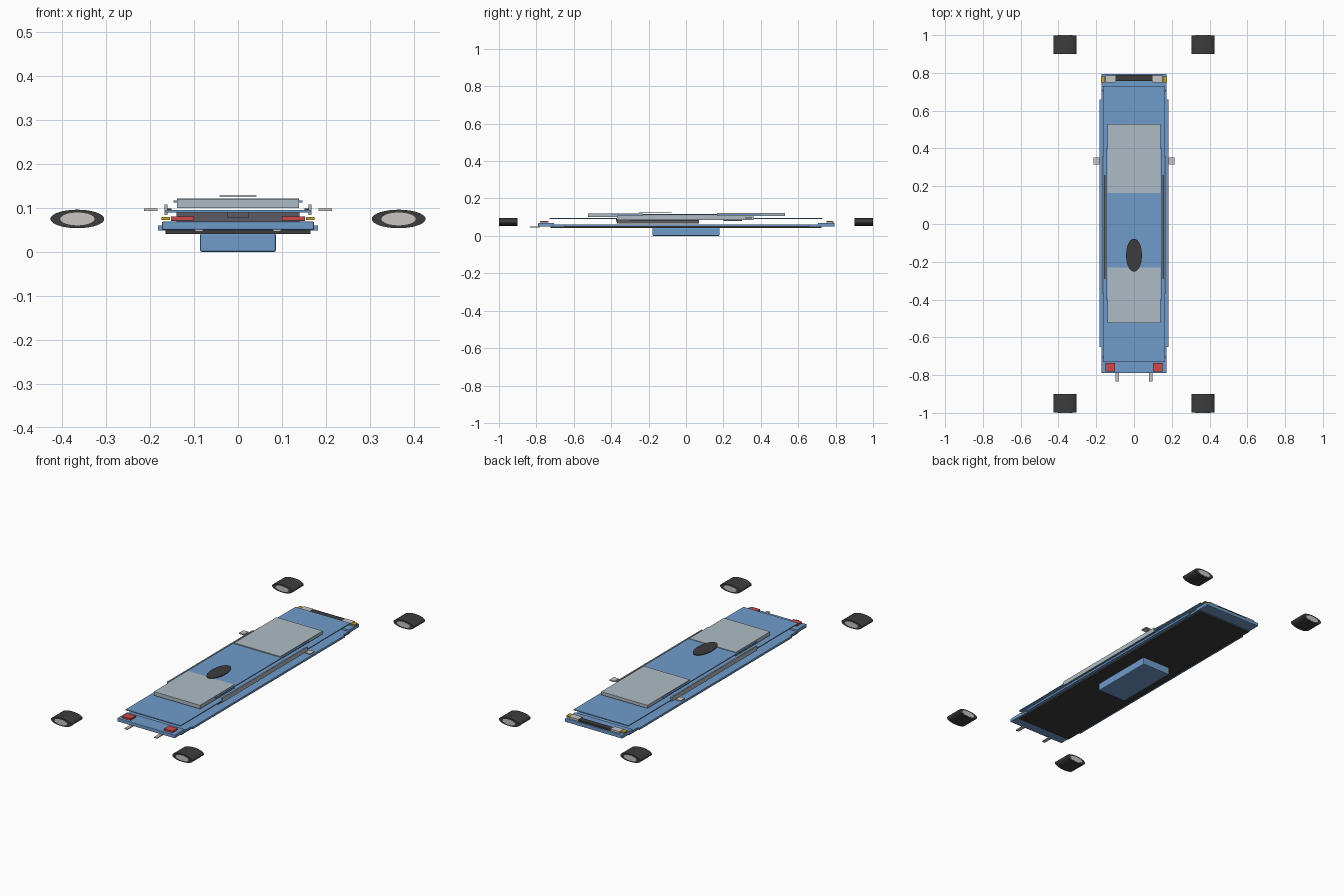
import bpy, math

if "Cube" in bpy.data.objects:
    bpy.data.objects.remove(bpy.data.objects["Cube"])


def material(name, rgb):
    m = bpy.data.materials.new(name)
    m.diffuse_color = (*rgb, 1)
    m.use_nodes = True
    m.node_tree.nodes["Principled BSDF"].inputs["Base Color"].default_value = m.diffuse_color
    return m


BLUE = material("body blue", (0.16, 0.33, 0.60))
GLASS = material("pale glass", (0.43, 0.50, 0.56))
DARK = material("dark rubber", (0.045, 0.045, 0.045))
SEAT = material("seat grey", (0.11, 0.105, 0.125))
METAL = material("light metal", (0.58, 0.56, 0.54))
RED = material("lamp red", (0.61, 0.065, 0.07))
YELLOW = material("lamp yellow", (0.58, 0.38, 0.02))


def box(name, x, y, z, mat, bevel=0):
    """Box from (min, max) ranges."""
    r = (x, y, z)
    bpy.ops.mesh.primitive_cube_add(size=1, location=[(a + b) / 2 for a, b in r])
    o = bpy.context.object
    o.name = name
    o.scale = [b - a for a, b in r]
    bpy.ops.object.transform_apply(location=False, rotation=False, scale=True)
    o.data.materials.append(mat)
    if bevel:
        m = o.modifiers.new("bevel", 'BEVEL')
        m.width, m.segments = bevel, 2
    return o


def pair(name, x, y, z, mat):
    """Box and its mirror image across x = 0."""
    box("right_" + name, x, y, z, mat)
    box("left_" + name, (-x[1], -x[0]), y, z, mat)


def disc(name, centre, rx, ry, depth, mat, along_y=False):
    """Elliptical cylinder, upright or lying along y."""
    rot = (math.pi / 2, 0, 0) if along_y else (0, 0, 0)
    bpy.ops.mesh.primitive_cylinder_add(vertices=48, radius=1, depth=depth, location=centre, rotation=rot)
    o = bpy.context.object
    o.name = name
    o.scale = (rx, ry, 1)
    bpy.ops.object.transform_apply(location=False, rotation=True, scale=True)
    o.data.materials.append(mat)
    bpy.ops.object.shade_smooth_by_angle()


# underside
box("under_block", (-.086, .086), (-.18, .18), (0, .042), BLUE, .004)
box("chassis_plate", (-.165, .165), (-.725, .725), (.041, .049), DARK)

# lower and upper body plates
box("lower_body", (-.172, .172), (-.73, .73), (.049, .060), BLUE)
pair("side_skirt", (.168, .182), (-.65, .66), (.049, .060), BLUE)
box("upper_body", (-.165, .165), (-.73, .73), (.090, .095), BLUE)

# bumpers
for name, y in (("front_bumper", (-.79, -.705)), ("rear_bumper", (.705, .795))):
    box(name, (-.173, .173), y, (.050, .069), BLUE, .003)

# lamps, grille and pipes
pair("red_lamp", (.100, .152), (-.78, -.735), (.071, .080), RED)
pair("pale_lamp", (.097, .152), (.750, .787), (.070, .080), METAL)
pair("yellow_lamp", (.154, .174), (.750, .780), (.073, .079), YELLOW)
box("grille", (-.097, .097), (.758, .788), (.068, .078), DARK)
pair("exhaust_pipe", (.080, .098), (-.835, -.78), (.046, .051), METAL)

# interior
box("seat_base", (-.14, .14), (-.37, .07), (.066, .082), SEAT)
box("seat_back", (-.14, .14), (-.37, -.30), (.066, .090), SEAT)
box("console", (-.025, .025), (-.375, .07), (.078, .090), SEAT)
box("dashboard", (-.137, .137), (.20, .30), (.080, .084), SEAT)

# cabin
box("roof", (-.147, .147), (-.40, .40), (.112, .117), BLUE)
box("windscreen", (-.139, .139), (.165, .53), (.105, .122), GLASS)
box("back_window", (-.139, .139), (-.525, -.23), (.100, .120), GLASS)
pair("side_window", (.160, .167), (-.37, .36), (.084, .108), GLASS)
pair("window_trim", (.151, .160), (-.29, .26), (.095, .099), DARK)
pair("mirror", (.183, .214), (.315, .352), (.093, .099), METAL)
disc("roof_disc", (0, -.165, .127), .042, .087, .003, DARK)

# wheels, lying along y with a hub on each face
for sx in (-1, 1):
    for sy in (-1, 1):
        c = (sx * .365, sy * .95, .075)
        tag = ("rear_" if sy > 0 else "front_") + ("right" if sx > 0 else "left")
        disc(tag + "_tyre", c, .061, .021, .098, DARK, True)
        disc(tag + "_hub", c, .039, .0145, .100, METAL, True)
